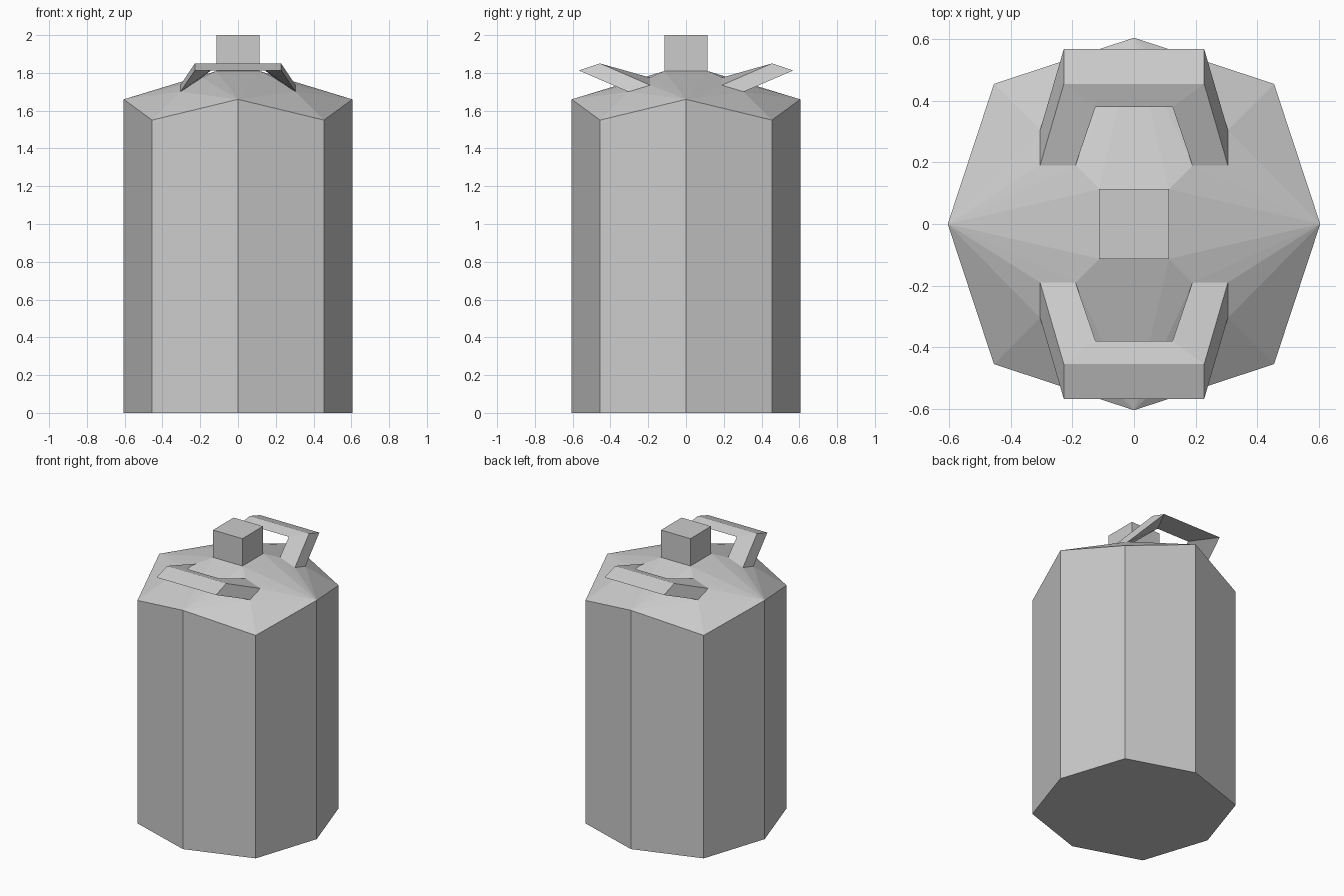
import bpy
import bmesh

old = bpy.data.objects.get("Cube")
if old:
    bpy.data.objects.remove(old, do_unlink=True)

grey = bpy.data.materials.new("plain_grey")
grey.use_nodes = True
colour = (0.6, 0.6, 0.6, 1)
grey.diffuse_color = colour
grey.node_tree.nodes["Principled BSDF"].inputs["Base Color"].default_value = colour


def mirrored_mesh(name, points, faces, y_signs=(1, -1)):
    """Build one quarter from named points, repeat it by mirroring, and weld."""
    bm = bmesh.new()
    for sx in (1, -1):
        for sy in y_signs:
            verts = {k: bm.verts.new((x * sx, y * sy, z))
                     for k, (x, y, z) in points.items()}
            for face in faces.split():
                bm.faces.new([verts[k] for k in face])
    bmesh.ops.remove_doubles(bm, verts=bm.verts, dist=0.0005)
    bmesh.ops.recalc_face_normals(bm, faces=bm.faces)
    mesh = bpy.data.meshes.new(name)
    bm.to_mesh(mesh)
    bm.free()
    mesh.materials.append(grey)
    obj = bpy.data.objects.new(name, mesh)
    bpy.context.collection.objects.link(obj)
    return obj


# Where the handle legs meet the shoulder
feet = {"A": (0.305, 0.19, 1.735), "B": (0.305, 0.305, 1.70), "C": (0.19, 0.19, 1.775)}

# Eight-sided body with a faceted shoulder
side, corner, neck = 0.605, 0.455, 0.113
body = {
    **feet,
    "X": (side, 0, 1.66), "D": (corner, corner, 1.55), "Y": (0, side, 1.66),
    "x": (side, 0, 0), "d": (corner, corner, 0), "y": (0, side, 0), "o": (0, 0, 0),
    "S": (neck, neck, 1.81), "M": (neck, 0, 1.81), "N": (0, neck, 1.81), "O": (0, 0, 1.81),
}
mirrored_mesh("body", body,
              "xdDX dyYD oxdy XSM XCS XAC XBA XDB YNS YSC YCB YBD ABC MSNO")

# Square cap
bpy.ops.mesh.primitive_cube_add(size=1, location=(0, 0, 1.905))
cap = bpy.context.object
cap.name = "cap"
cap.scale = (2 * neck, 2 * neck, 0.19)
cap.data.materials.append(grey)

# Two wedge-section handles, each leg rising to a crossbar
handle = {
    **feet,
    "E": (0.228, 0.455, 1.85), "F": (0.228, 0.568, 1.813), "G": (0.125, 0.38, 1.828),
    "e": (0, 0.455, 1.85), "f": (0, 0.568, 1.813), "g": (0, 0.38, 1.828),
}
for name, sign in (("back_handle", 1), ("front_handle", -1)):
    mirrored_mesh(name, handle, "ABC ABFE BCGF CAEG EFfe FGgf GEeg", (sign,))
